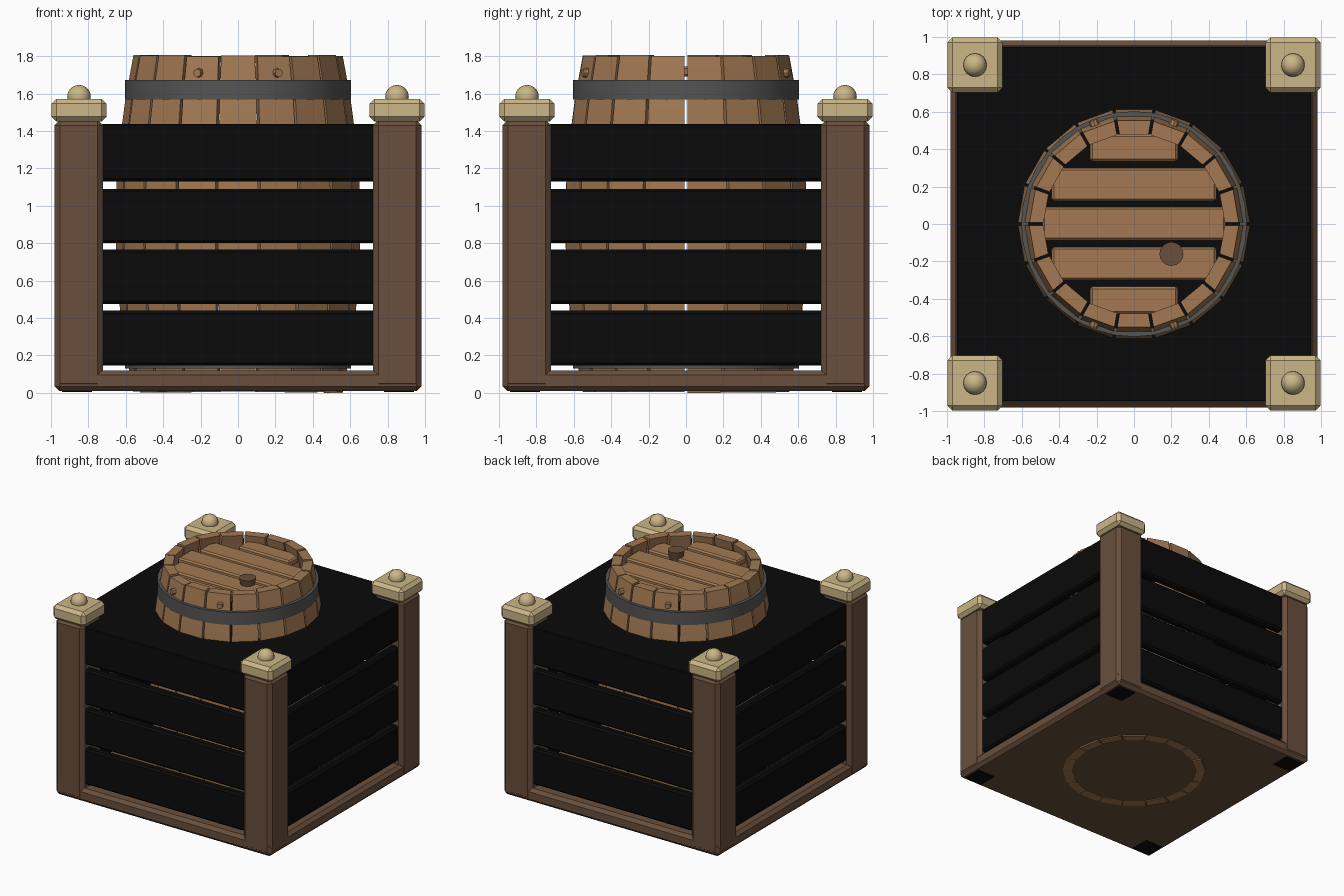
import bpy, bmesh, math, random
from mathutils import Matrix, Vector

if "Cube" in bpy.data.objects:
    bpy.data.objects.remove(bpy.data.objects["Cube"])

random.seed(4)


def material(name, rgb):
    m = bpy.data.materials.new(name)
    m.diffuse_color = (*rgb, 1)
    m.use_nodes = True
    m.node_tree.nodes["Principled BSDF"].inputs["Base Color"].default_value = m.diffuse_color
    return m


DARK = material("black_paint", (0.003, 0.003, 0.003))
BROWN = material("frame_wood", (0.14, 0.078, 0.045))
OAK = material("barrel_wood", (0.36, 0.19, 0.085))
CREAM = material("cap_wood", (0.60, 0.47, 0.24))
IRON = material("iron", (0.09, 0.09, 0.088))


def add(name, bm, mat, bevel=0, smooth=False):
    bmesh.ops.recalc_face_normals(bm, faces=bm.faces)
    me = bpy.data.meshes.new(name)
    bm.to_mesh(me)
    bm.free()
    me.materials.append(mat)
    ob = bpy.data.objects.new(name, me)
    bpy.context.collection.objects.link(ob)
    if bevel:
        mod = ob.modifiers.new("bevel", "BEVEL")
        mod.width, mod.segments = bevel, 1
    if smooth:
        bpy.context.view_layer.objects.active = ob
        ob.select_set(True)
        bpy.ops.object.shade_smooth_by_angle(angle=math.radians(40))
        ob.select_set(False)
    return ob


def box(name, lo, hi, mat, bevel=0, rot=0):
    lo, hi = Vector(lo), Vector(hi)
    bm = bmesh.new()
    bmesh.ops.create_cube(bm, size=1, matrix=Matrix.Translation((lo + hi) / 2)
                          @ Matrix.Diagonal((*(hi - lo), 1)))
    bm.transform(Matrix.Rotation(rot, 4, "Z"))
    return add(name, bm, mat, bevel)


def barrel_r(z):
    return 0.655 - 0.095 * ((z - 0.9) / 0.9) ** 2


# crate floor and top
box("crate_floor", (-0.98, -0.98, 0.01), (0.98, 0.98, 0.12), BROWN, 0.025)
box("crate_top", (-0.95, -0.95, 1.375), (0.95, 0.95, 1.437), DARK, 0.006)

# side slats, four per side
for side in range(4):
    for i, (z0, z1) in enumerate([(0.145, 0.44), (0.475, 0.767), (0.80, 1.09), (1.13, 1.43)]):
        box(f"slat_{side}_{i}", (-0.78, -0.95, z0), (0.78, -0.88, z1), DARK, 0.015,
            side * math.pi / 2)

# corner posts, caps and ball finials
for sx in (-1, 1):
    for sy in (-1, 1):
        def corner(name, c, half, z0, z1, mat, bevel):
            box(name, (sx * c - half, sy * c - half, z0), (sx * c + half, sy * c + half, z1),
                mat, bevel)
        corner("corner_post", 0.852, 0.13, 0.02, 1.46, BROWN, 0.03)
        corner("post_foot", 0.86, 0.08, 0.004, 0.03, DARK, 0)
        corner("post_cap", 0.85, 0.147, 1.45, 1.572, CREAM, 0.026)
        bm = bmesh.new()
        bmesh.ops.create_uvsphere(bm, u_segments=16, v_segments=10, radius=0.063,
                                  matrix=Matrix.Translation((sx * 0.85, sy * 0.85, 1.583)))
        add("finial", bm, CREAM, smooth=True)

# barrel staves following a bulged profile
N, RINGS = 18, 8
for k in range(N):
    bm = bmesh.new()
    a0 = math.tau * k / N
    bot, top = random.uniform(0, 0.01), random.uniform(1.797, 1.808)
    if k == 0:
        bot = 0
    rings = []
    for j in range(RINGS + 1):
        z = bot + (top - bot) * j / RINGS
        ro = barrel_r(z)
        ring = []
        for r, t in ((ro, 0), (ro, 1), (ro - 0.075, 1), (ro - 0.075, 0)):
            gap = 0.007 / r
            a = a0 + gap + t * (math.tau / N - 2 * gap)
            ring.append(bm.verts.new((r * math.cos(a), r * math.sin(a), z)))
        rings.append(ring)
    for lo, hi in zip(rings, rings[1:]):
        for i in range(4):
            bm.faces.new((lo[i], lo[(i + 1) % 4], hi[(i + 1) % 4], hi[i]))
    bm.faces.new(rings[0])
    bm.faces.new(rings[-1])
    add(f"stave_{k}", bm, OAK, 0, True)

# iron hoops
for name, z0, z1 in (("lower_hoop", 0.13, 0.235), ("upper_hoop", 1.568, 1.672)):
    bm = bmesh.new()
    profile = [(0.603, z0), (0.603, z1), (0.565, z1), (0.565, z0)]
    vs = [[bm.verts.new((r * math.cos(math.tau * i / 36), r * math.sin(math.tau * i / 36), z))
           for r, z in profile] for i in range(36)]
    for i in range(36):
        for p in range(4):
            q, n = (p + 1) % 4, (i + 1) % 36
            bm.faces.new((vs[i][p], vs[n][p], vs[n][q], vs[i][q]))
    add(name, bm, IRON, smooth=True)

# barrel lid planks
for y0, y1, half in ((-0.48, -0.335, 0.235), (-0.30, -0.122, 0.44), (-0.087, 0.091, 0.49),
                     (0.122, 0.30, 0.44), (0.335, 0.48, 0.235)):
    box("lid_plank", (-half, y0, 1.69), (half, y1, 1.745), OAK, 0.012)

# bung in the lid
bm = bmesh.new()
bmesh.ops.create_cone(bm, cap_ends=True, segments=16, radius1=0.05, radius2=0.064, depth=0.09,
                      matrix=Matrix.Translation((0.2, -0.16, 1.75)))
add("bung", bm, BROWN, smooth=True)

# small pegs near the barrel rim
for sx in (-1, 1):
    for sy in (-1, 1):
        ang = math.atan2(sy * 0.53, sx * 0.21)
        bm = bmesh.new()
        bmesh.ops.create_cone(bm, cap_ends=True, segments=8, radius1=0.03, radius2=0.022,
                              depth=0.06, matrix=Matrix.Rotation(ang, 4, "Z")
                              @ Matrix.Translation((0.565, 0, 1.71))
                              @ Matrix.Rotation(math.pi / 2, 4, "Y"))
        add("rim_peg", bm, OAK)
